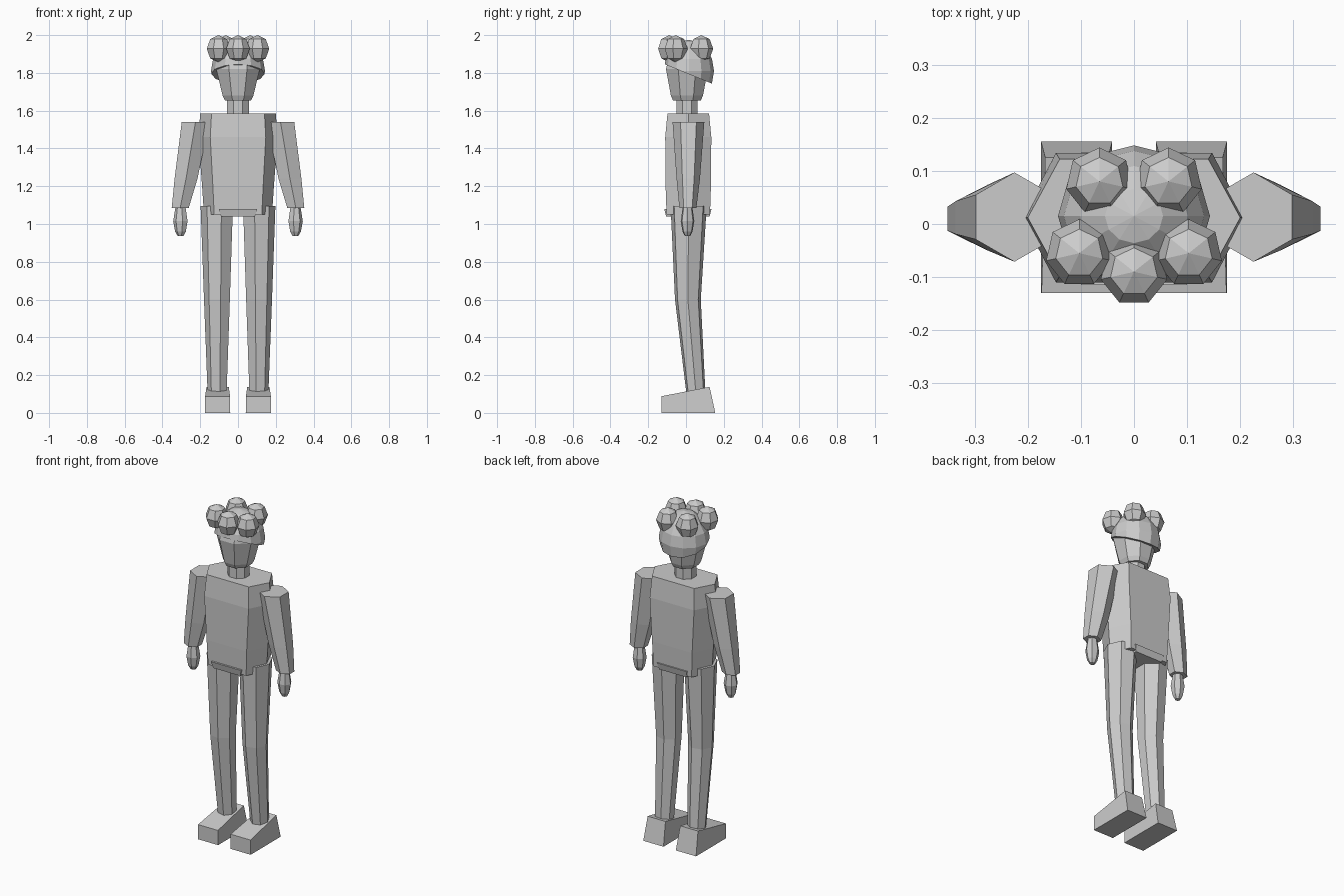
import bpy, bmesh, math
from mathutils import Vector

cube = bpy.data.objects.get("Cube")
if cube:
    bpy.data.objects.remove(cube, do_unlink=True)

GREY = (0.6, 0.6, 0.6, 1)
grey = bpy.data.materials.new("plain_grey")
grey.use_nodes = True
grey.diffuse_color = GREY
bsdf = next(n for n in grey.node_tree.nodes if n.type == 'BSDF_PRINCIPLED')
bsdf.inputs["Base Color"].default_value = GREY


def finish(name, bm):
    bmesh.ops.recalc_face_normals(bm, faces=bm.faces)
    mesh = bpy.data.meshes.new(name)
    bm.to_mesh(mesh)
    bm.free()
    mesh.materials.append(grey)
    obj = bpy.data.objects.new(name, mesh)
    bpy.context.collection.objects.link(obj)
    return obj


def ngon(sides, phase):
    turn = [math.radians(phase) + math.tau * i / sides for i in range(sides)]
    return [(math.cos(a), math.sin(a)) for a in turn]


def loft(name, outline, rings, side=1):
    """Skin an outline through rings of (x, y, z, x radius, y radius)."""
    bm = bmesh.new()
    loops = [[bm.verts.new((side * (x + u * rx), y + v * ry, z)) for u, v in outline]
             for x, y, z, rx, ry in rings]
    n = len(outline)
    for low, high in zip(loops, loops[1:]):
        for i in range(n):
            j = (i + 1) % n
            bm.faces.new((low[i], low[j], high[j], high[i]))
    bm.faces.new(loops[0])
    bm.faces.new(loops[-1])
    return finish(name, bm)


def ball(name, centre, radii, segments, rings, plane=None):
    bm = bmesh.new()
    bmesh.ops.create_uvsphere(bm, u_segments=segments, v_segments=rings, radius=1)
    bmesh.ops.scale(bm, vec=radii, verts=bm.verts)
    bmesh.ops.translate(bm, vec=centre, verts=bm.verts)
    if plane:
        geom = bm.verts[:] + bm.edges[:] + bm.faces[:]
        bmesh.ops.bisect_plane(bm, geom=geom, plane_co=plane[0],
                               plane_no=plane[1], clear_inner=True)
        rim = [e for e in bm.edges if e.is_boundary]
        bmesh.ops.holes_fill(bm, edges=rim, sides=0)
    return finish(name, bm)


# Torso with a broad flat chest and back, and the hip block below it
chest = [(1, 0), (.7, 1), (-.7, 1), (-1, 0), (-.7, -1), (.7, -1)]
loft("torso", chest, [(0, .012, 1.05, .18, .115), (0, .012, 1.2, .19, .12),
                      (0, .012, 1.46, .21, .122), (0, .012, 1.585, .2, .11)])
square = [(1, 1), (-1, 1), (-1, -1), (1, -1)]
loft("hips", square, [(0, .01, 1.04, .09, .115), (0, .01, 1.08, .1, .125)])

# Neck and head
loft("neck", ngon(8, 22.5), [(0, .005, 1.57, .062, .06), (0, .005, 1.68, .062, .06)])
loft("head", ngon(8, 22.5), [(0, .005, 1.655, .075, .08), (0, .005, 1.68, .088, .092),
                             (0, .005, 1.82, .125, .12), (0, .01, 1.9, .115, .105)])

# Hair cap, cut on a slope down to the nape, with round curls on top
ball("hair_cap", (0, .015, 1.81), (.143, .133, .165), 12, 8,
     (Vector((0, .145, 1.74)), Vector((0, .41, 1))))
curls = [(0, -.09), (-.103, -.055), (.103, -.055), (-.065, .08), (.065, .08)]
for i, (x, y) in enumerate(curls):
    ball(f"hair_curl_{i + 1}", (x, y, 1.928), (.064, .064, .072), 7, 4)

# Limbs, mirrored
for label, side in (("left", 1), ("right", -1)):
    loft(f"{label}_arm", ngon(6, 90),
         [(.306, .01, 1.085, .052, .045), (.275, .012, 1.24, .07, .062),
          (.225, .013, 1.54, .084, .084)], side)
    loft(f"{label}_hand", ngon(7, 0),
         [(.303, .008, .936, .016, .014), (.303, .008, .96, .03, .027),
          (.303, .008, 1.015, .04, .037), (.303, .008, 1.09, .028, .026)], side)
    loft(f"{label}_leg", ngon(7, 0),
         [(.108, .052, .11, .053, .052), (.108, .01, .6, .072, .07),
          (.108, .014, 1.095, .09, .098)], side)

    # Wedge shoe, tall at the heel
    bm = bmesh.new()
    profile = [(-.13, 0, .067), (.155, 0, .067), (.125, .138, .059), (-.13, .088, .066)]
    ends = [[bm.verts.new((side * .108 + s * w, y, z)) for y, z, w in profile]
            for s in (-1, 1)]
    bm.faces.new(ends[0])
    bm.faces.new(ends[1])
    for i in range(4):
        j = (i + 1) % 4
        bm.faces.new((ends[0][i], ends[0][j], ends[1][j], ends[1][i]))
    finish(f"{label}_shoe", bm)
